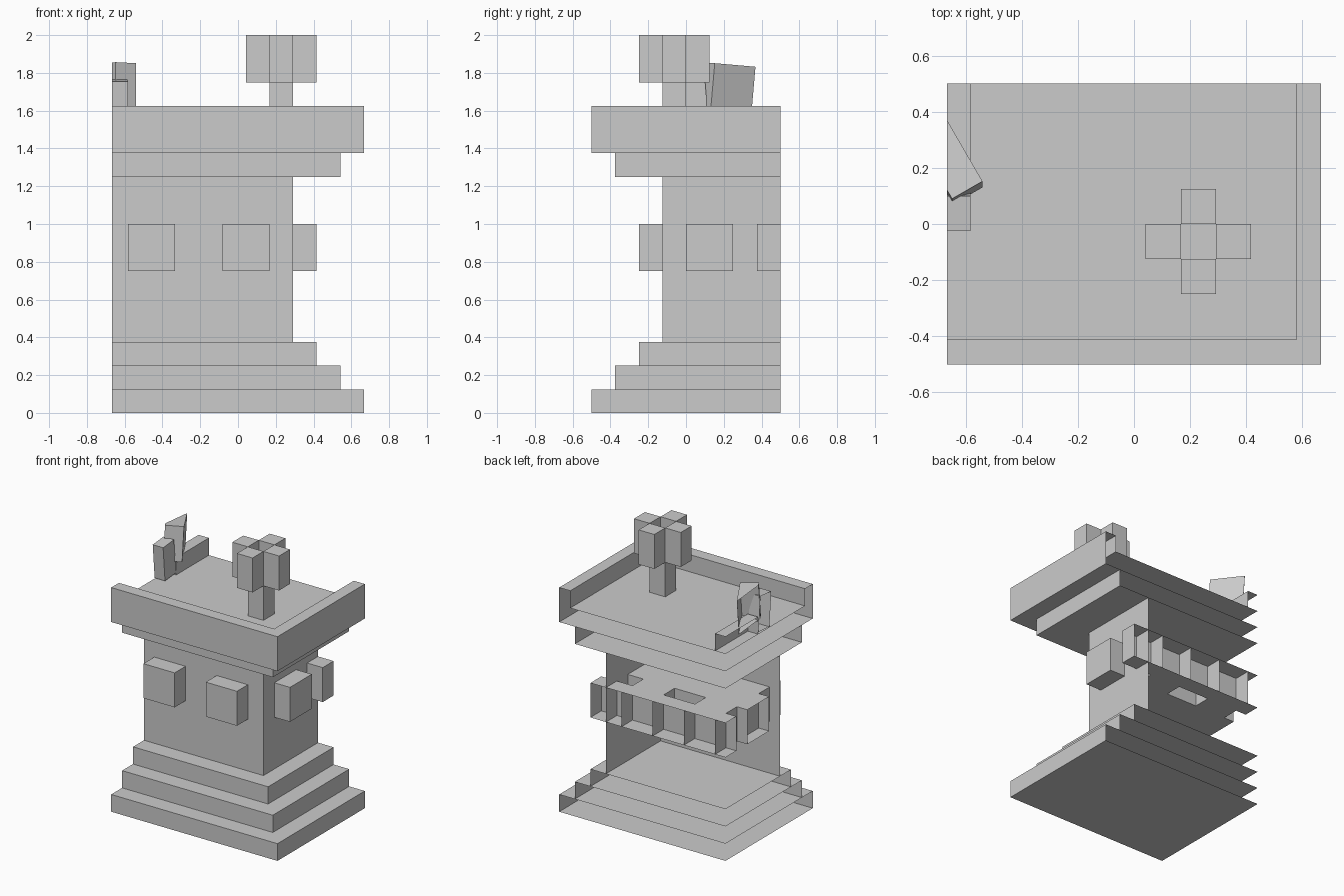
import bpy, bmesh, math
from mathutils import Matrix, Vector

if "Cube" in bpy.data.objects:
    bpy.data.objects.remove(bpy.data.objects["Cube"])

# Open section planes: the tower is cut away at the left and at the back
LEFT, BACK = -2 / 3, 0.5
FAR_L, FAR_B = LEFT - 0.4, BACK + 0.4
U = 0.125

stone = bpy.data.materials.new("grey stone")
stone.diffuse_color = (0.6, 0.6, 0.6, 1)
stone.use_nodes = True
stone.node_tree.nodes["Principled BSDF"].inputs["Base Color"].default_value = stone.diffuse_color


def add_box(bm, lo, hi, matrix=Matrix()):
    lo, hi = Vector(lo), Vector(hi)
    size = Matrix.Diagonal((*(hi - lo), 1))
    return bmesh.ops.create_cube(
        bm, size=1, matrix=matrix @ Matrix.Translation((lo + hi) / 2) @ size)["verts"]


def finish(name, bm):
    # cut open at the section planes, leaving the cut unfilled
    for co, no in (((LEFT, 0, 0), (-1, 0, 0)), ((0, BACK, 0), (0, 1, 0))):
        bmesh.ops.bisect_plane(bm, geom=bm.verts[:] + bm.edges[:] + bm.faces[:],
                               plane_co=co, plane_no=no, clear_outer=True)
    mesh = bpy.data.meshes.new(name)
    bm.to_mesh(mesh)
    bm.free()
    mesh.materials.append(stone)
    obj = bpy.data.objects.new(name, mesh)
    bpy.context.collection.objects.link(obj)


def box(name, lo, hi, matrix=Matrix()):
    bm = bmesh.new()
    add_box(bm, lo, hi, matrix)
    finish(name, bm)


# Stepped base, shaft and ledge: (name, steps in from the edge, bottom, top)
for name, step, z0, z1 in (("base_step_lower", 0, 0, 0.125),
                           ("base_step_middle", 1, 0.125, 0.25),
                           ("base_step_upper", 2, 0.25, 0.375),
                           ("shaft", 3, 0.375, 1.25),
                           ("ledge", 1, 1.25, 1.375)):
    box(name, (FAR_L, -0.5 + step * U, z0), (2 / 3 - step * U, FAR_B, z1))

# Crossing beams whose ends stick out of the shaft
for i, x in enumerate((LEFT + 1 / 12, LEFT + 7 / 12)):
    box(f"beam_front_{i + 1}", (x, -0.25, 0.75), (x + 0.25, FAR_B, 1.0))
for i, (y0, y1) in enumerate(((0, 0.25), (0.375, FAR_B))):
    box(f"beam_side_{i + 1}", (FAR_L, y0, 0.75), (2 / 3 - 2 * U, y1, 1.0))

# Parapet platform: slab with a sunken floor inside a rim
bm = bmesh.new()
add_box(bm, (FAR_L, -0.5, 1.375), (2 / 3, FAR_B, 1.625))
bm.normal_update()
top = max(bm.faces, key=lambda f: f.calc_center_median().z)
bmesh.ops.inset_region(bm, faces=[top], thickness=U)
inner = bmesh.ops.extrude_discrete_faces(bm, faces=[top])["faces"][0]
bmesh.ops.translate(bm, verts=inner.verts[:], vec=(0, 0, -U))
finish("parapet", bm)

# Post with four blocks around a hollow head
px, py = 2 / 3 - 3.5 * U, -U / 2
h = U / 2
box("post", (px - h, py - h, 1.5), (px + h, py + h, 1.75))
bm = bmesh.new()
for dx, dy in ((U, 0), (-U, 0), (0, U), (0, -U)):
    add_box(bm, (px + dx - h, py + dy - h, 1.75), (px + dx + h, py + dy + h, 2.0))
finish("post_head", bm)

# Low wall with two tilted blocks leaning on it
box("low_wall", (FAR_L, 0.125, 1.5), (LEFT + 1 / 12, FAR_B, 1.625))
rot_x = lambda deg: Matrix.Rotation(math.radians(deg), 4, 'X')
box("leaning_block_front", (-0.0625, -0.0625, -0.125), (0.0625, 0.0625, 0.125),
    Matrix.Translation((-0.646, 0.0486, 1.635)) @ rot_x(5))
box("leaning_block_back", (-0.0625, -0.125, -0.125), (0.0625, 0.125, 0.125),
    Matrix.Translation((-0.6566, 0.218, 1.72)) @ rot_x(-5)
    @ Matrix.Rotation(math.radians(30), 4, 'Z'))
